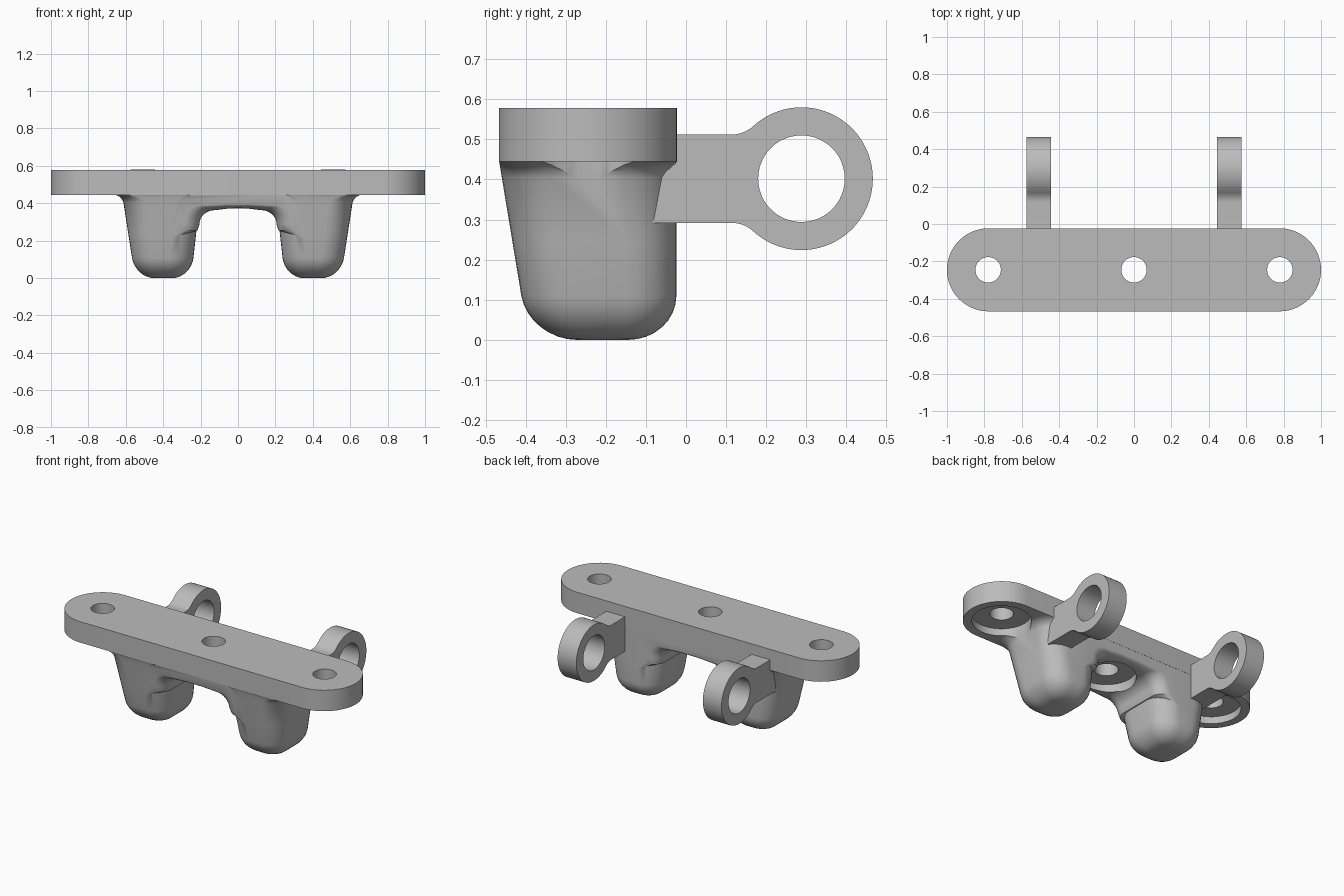
import bpy, bmesh
from math import sin, cos, pi, sqrt, atan2, radians

cube = bpy.data.objects.get("Cube")
if cube:
    bpy.data.objects.remove(cube, do_unlink=True)

mat = bpy.data.materials.new("cast_grey")
mat.use_nodes = True
GREY = (0.5, 0.5, 0.5, 1)
mat.diffuse_color = GREY
mat.node_tree.nodes["Principled BSDF"].inputs["Base Color"].default_value = GREY

FRONT, BACK, MID = -0.467, -0.023, -0.245
UNDER, TOP = 0.445, 0.578
HOLE_X = 0.78


def loft(name, rings):
    """Skin a list of equal-length closed rings and cap both ends."""
    bm = bmesh.new()
    loops = [[bm.verts.new(p) for p in ring] for ring in rings]
    for a, b in zip(loops, loops[1:]):
        for i in range(len(a)):
            j = (i + 1) % len(a)
            bm.faces.new((a[i], a[j], b[j], b[i]))
    bm.faces.new(loops[0][::-1])
    bm.faces.new(loops[-1])
    bmesh.ops.recalc_face_normals(bm, faces=bm.faces)
    mesh = bpy.data.meshes.new(name)
    bm.to_mesh(mesh)
    bm.free()
    mesh.materials.append(mat)
    obj = bpy.data.objects.new(name, mesh)
    bpy.context.collection.objects.link(obj)
    return obj


def arc(cx, cy, r, a0, a1, n):
    """Points on an arc, angles in radians."""
    return [(cx + r * cos(a0 + (a1 - a0) * i / n),
             cy + r * sin(a0 + (a1 - a0) * i / n)) for i in range(n + 1)]


def cylinder(name, x, r, z0, z1):
    circle = arc(x, MID, r, 0, 2 * pi, 48)[:-1]
    return loft(name, [[(px, py, z) for px, py in circle] for z in (z0, z1)])


def combine(target, other, operation):
    """Apply a boolean and drop the second object."""
    mod = target.modifiers.new("combine", 'BOOLEAN')
    mod.operation, mod.solver, mod.object = operation, 'EXACT', other
    bpy.context.view_layer.objects.active = target
    bpy.ops.object.modifier_apply(modifier=mod.name)
    bpy.data.objects.remove(other, do_unlink=True)


def smooth(obj):
    bpy.ops.object.select_all(action='DESELECT')
    obj.select_set(True)
    bpy.context.view_layer.objects.active = obj
    bpy.ops.object.shade_smooth_by_angle(angle=radians(32))


def front_at(z):
    """Drafted front surface of the casting below the plate."""
    return FRONT + 0.001 + max(0, UNDER - z) * 0.165


# Mounting plate with round ends
r = (BACK - FRONT) / 2
outline = arc(HOLE_X - 0.002, MID, r, -pi / 2, pi / 2, 32)
outline += [(-x, y) for x, y in reversed(outline)]
body = loft("mounting_plate", [[(x, y, z) for x, y in outline] for z in (UNDER, TOP)])


# Tapered feet with rounded bottoms and a flare under the plate
def leg_ring(side, z, inset, flare):
    x0 = 0.25 - z * 0.11 + inset
    x1 = 0.55 + z * 0.155 - inset + flare
    y0, y1 = front_at(z) + inset * 1.2, BACK - 0.001 - inset * 1.2
    rad = max(0.025, 0.125 - inset - flare * 1.5)
    ring = []
    for cx, cy, a in ((x1 - rad, y1 - rad, 0), (x0 + rad, y1 - rad, pi / 2),
                      (x0 + rad, y0 + rad, pi), (x1 - rad, y0 + rad, 1.5 * pi)):
        ring += arc(cx, cy, rad, a, a + pi / 2, 8)
    return [(side * x, y, z) for x, y in ring]


for side in (-1, 1):
    rings = []
    for i in range(9):
        a = i / 8 * pi / 2
        rings.append(leg_ring(side, 0.11 * (1 - cos(a)), 0.1 * (1 - sin(a)), 0))
    for z, flare in ((0.25, 0), (0.405, 0), (0.422, 0.006), (0.436, 0.018),
                     (UNDER, 0.035), (0.48, 0.035)):
        rings.append(leg_ring(side, z, 0, flare))
    combine(body, loft("foot", rings), 'UNION')


# Arched bridge between the feet, rounded along its front and back edges
def arch(o):
    half = [(0.36, 0.48), (0.36, 0.2), (0.217 + o, 0.255)]
    for i in range(9):
        a = i / 8 * pi / 2
        half.append((0.125 + o + 0.082 * cos(a), 0.285 + (0.078 + 0.3 * o) * sin(a)))
    half.append((0.06, 0.37 + 0.3 * o))
    return half + [(-x, z) for x, z in reversed(half)]


R = 0.08
steps = [i / 8 * pi / 2 for i in range(9)]
rings = [[(x, front_at(z) + R * (1 - cos(a)), z) for x, z in arch(R * (1 - sin(a)))]
         for a in steps]
rings += [[(x, BACK - 0.001 - R * (1 - cos(a)), z) for x, z in arch(R * (1 - sin(a)))]
          for a in reversed(steps)]
combine(body, loft("bridge", rings), 'UNION')

# Bolt holes and their spot faces on the underside
for x, floor in ((-HOLE_X, 0.49), (0, 0.412), (HOLE_X, 0.49)):
    combine(body, cylinder("spot_face", x, 0.17, 0.3, floor), 'DIFFERENCE')
    combine(body, cylinder("bolt_hole", x, 0.068, 0.2, 0.7), 'DIFFERENCE')
body.name = "bracket_body"
smooth(body)

# Rear lugs: a bar flowing through fillets into an eye
EY, EZ, EYE_R, BAR, FIL = 0.288, 0.402, 0.178, 0.11, 0.08
dz, dist = BAR + FIL, EYE_R + FIL
dy = sqrt(dist ** 2 - dz ** 2)
turn = atan2(dz, -dy)
upper = [(-0.15, BAR)] + arc(EY - dy, dz, FIL, -pi / 2, turn - pi, 8)
upper += arc(EY, 0, EYE_R, turn, 0, 28)[1:]
profile = upper + [(y, -z) for y, z in reversed(upper[:-1])]
bore = arc(EY, 0, 0.108, 0, 2 * pi, 48)[:-1]
for side, name in ((1, "left_lug"), (-1, "right_lug")):
    lug = loft(name, [[(side * x, y, EZ + z) for y, z in profile] for x in (0.445, 0.576)])
    pin = loft("lug_bore", [[(side * x, y, EZ + z) for y, z in bore] for x in (0.4, 0.62)])
    combine(lug, pin, 'DIFFERENCE')
    smooth(lug)
